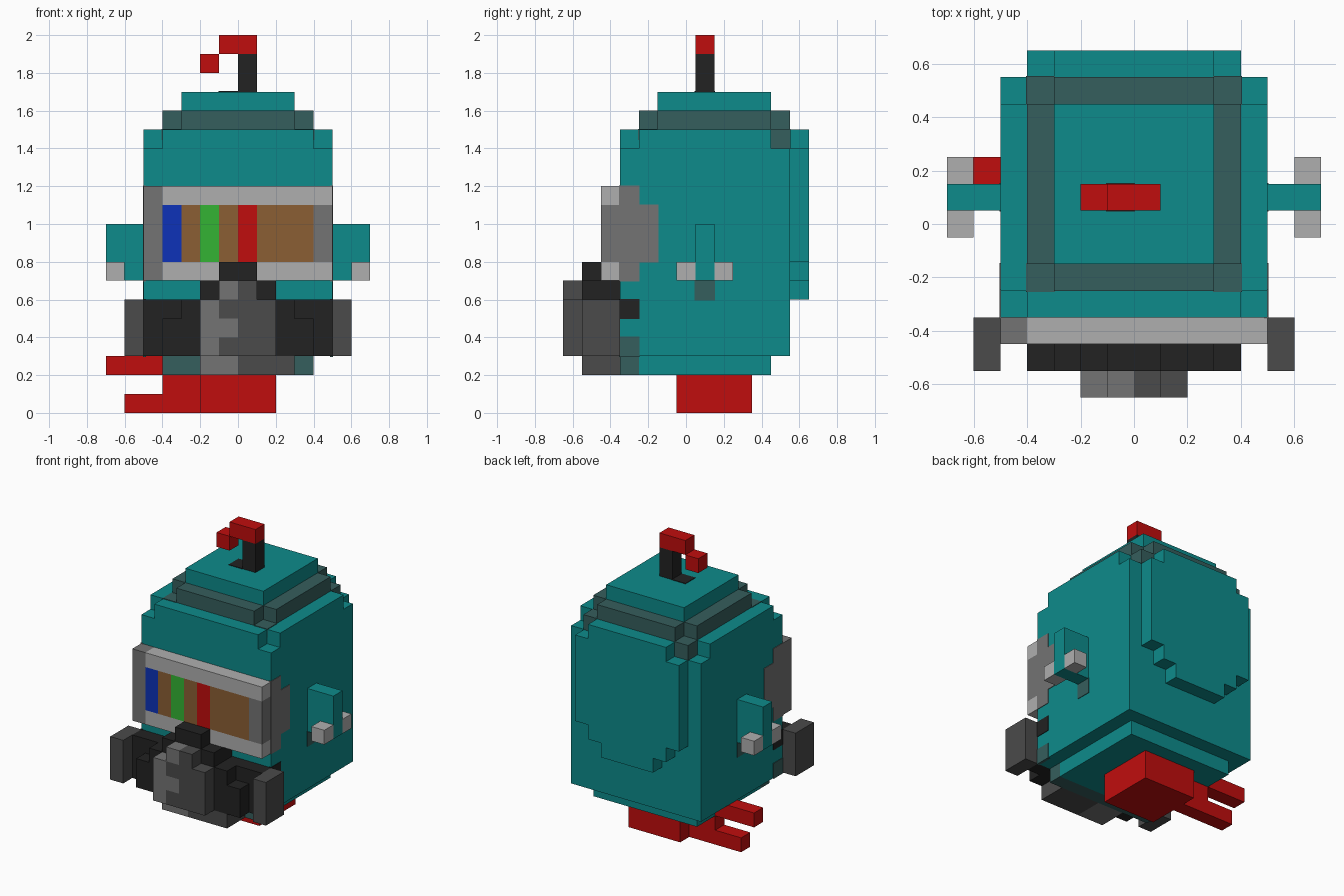
import bpy
import bmesh
from mathutils import Matrix, Vector

default_cube = bpy.data.objects.get("Cube")
if default_cube:
    bpy.data.objects.remove(default_cube, do_unlink=True)

UNIT = 0.1        # edge of one block
DEPTH_SHIFT = 0.05  # centres the block grid front to back
PAINT = 0.04      # how far painted patches stand proud, in blocks


def make_material(name, red, green, blue):
    material = bpy.data.materials.new(name)
    material.use_nodes = True
    colour = (red, green, blue, 1)
    material.diffuse_color = colour
    shader = next(n for n in material.node_tree.nodes if n.type == 'BSDF_PRINCIPLED')
    shader.inputs["Base Color"].default_value = colour
    shader.inputs["Roughness"].default_value = 0.8
    return material


teal = make_material("teal", .004, .258, .258)
dark_teal = make_material("dark teal", .036, .112, .109)
crimson = make_material("red", .527, .004, .004)
black = make_material("black", .016, .016, .016)
dark_grey = make_material("dark grey", .069, .069, .069)
mid_grey = make_material("middle grey", .174, .174, .174)
light_grey = make_material("light grey", .429, .429, .429)
blue = make_material("blue", .004, .032, .479)
green = make_material("green", .034, .456, .034)
brown = make_material("brown", .258, .112, .034)


def build(name, material, *boxes, mirror=False, grow=0):
    """Join block-grid boxes (x range, y range, z range) into one flat-shaded object."""
    mesh = bpy.data.meshes.new(name)
    bm = bmesh.new()
    sides = (1, -1) if mirror else (1,)
    for xs, ys, zs in boxes:
        for side in sides:
            low = Vector((xs[0], ys[0], zs[0])) - Vector((grow, grow, grow))
            high = Vector((xs[1], ys[1], zs[1])) + Vector((grow, grow, grow))
            centre = (low + high) / 2 * UNIT
            centre.x *= side
            centre.y += DEPTH_SHIFT
            size = (high - low) * UNIT
            matrix = Matrix.Translation(centre) @ Matrix.Diagonal(size.to_4d())
            bmesh.ops.create_cube(bm, size=1, matrix=matrix)
    bm.to_mesh(mesh)
    bm.free()
    mesh.materials.append(material)
    part = bpy.data.objects.new(name, mesh)
    bpy.context.collection.objects.link(part)
    return part


def wide(half):
    """Range centred on the middle plane."""
    return (-half, half)


# Body shell, with notched corners in the rim layer
build("body", teal, (wide(5), (-4, 5), (3, 14)))
build("body_rim", teal, (wide(5), (-3, 4), (14, 15)),
      (wide(4), (-4, -3), (14, 15)), (wide(4), (4, 5), (14, 15)))
build("body_base", teal, (wide(4), (-3, 4), (2, 3)))
build("base_front_trim", dark_teal, (wide(4), (-4, -3), (2, 3)))

# Stepped dome
build("dome_ring", dark_teal, (wide(4), (-2, 4), (15, 16)),
      (wide(3), (-3, -2), (15, 16)), (wide(3), (4, 5), (15, 16)))
build("dome_cap", teal, (wide(3), (-2, 4), (16, 17)))
build("ring_corner_paint", dark_teal, ((3, 4), (-3, -2), (14.5, 15)),
      ((3, 4), (4, 5), (14, 15)), mirror=True, grow=PAINT)

# Back panel, narrowing downward in steps
build("back_panel", teal, (wide(2), (5, 6), (6, 15)))
build("back_panel_sides", teal, ((2, 3), (5, 6), (7, 15)),
      ((3, 4), (5, 6), (8, 14)), mirror=True)

# Antenna with hooked tip
build("antenna_post", black, ((0, 1), (0, 1), (17, 19)))
build("antenna_base_paint", black, ((-1, 0), (0, 1), (16.9, 17)), grow=PAINT)
build("antenna_hook", crimson, ((-1, 1), (0, 1), (19, 20)), ((-2, -1), (0, 1), (18, 19)))

# Arms and claws
build("arms", teal, ((5, 7), (0, 1), (7, 10)), mirror=True)
build("claws", light_grey, ((6, 7), (-1, 0), (7, 8)), ((6, 7), (1, 2), (7, 8)), mirror=True)
build("arm_shadow_paint", dark_teal, ((4.9, 5), (0, 1), (6, 7)), mirror=True, grow=PAINT)

# Visor frame
build("visor_rails", light_grey, (wide(4), (-5, -4), (11, 12)), (wide(4), (-5, -4), (7, 8)),
      ((4, 5), (-5, -4), (11, 12)), ((4, 5), (-5, -4), (7, 8)))
build("visor_right_post", mid_grey, ((-5, -4), (-5, -4), (7, 12)))
build("visor_left_post", mid_grey, ((4, 5), (-5, -4), (8, 11)))
build("visor_side_paint", mid_grey, ((4.9, 5), (-4, -3), (7, 12)),
      ((4.9, 5), (-3, -2), (8, 11)), mirror=True, grow=PAINT)

# Striped visor window, one column per stripe
stripes = [blue, brown, green, brown, crimson, brown, brown, brown]
for column, stripe in enumerate(stripes, start=-4):
    build("visor_stripe", stripe, ((column, column + 1), (-5, -4), (8, 11)))

# Breathing mask
build("mask_back", black, (wide(5), (-5, -4), (3, 6)))
build("mask_front", black, (wide(4), (-6, -5), (3, 5)), (wide(3), (-6, -5), (5, 6)))
build("mask_bridge", black, (wide(2), (-6, -4), (6, 7)), (wide(1), (-6, -5), (7, 8)))
build("mask_canisters", dark_grey, ((5, 6), (-6, -4), (3, 6)), mirror=True)
build("mask_strap_paint", black, ((4.9, 5), (-4, -3), (5, 6)), mirror=True, grow=PAINT)
build("strap_shadow_paint", dark_teal, ((4.9, 5), (-4, -3), (3, 4)), mirror=True, grow=PAINT)

# Snout, lighter on the right half with an uneven colour seam
build("snout_left", dark_grey, ((0, 2), (-7, -6), (3, 6)), ((0, 1), (-7, -6), (6, 7)))
build("snout_right", mid_grey, ((-2, -1), (-7, -6), (3, 6)))
for level in range(3, 7):
    seam = dark_grey if level % 2 else mid_grey
    build("snout_seam", seam, ((-1, 0), (-7, -6), (level, level + 1)))
build("chin_left", dark_grey, ((0, 3), (-6, -4), (2, 3)))
build("chin_right", mid_grey, ((-2, 0), (-6, -4), (2, 3)))

# Foot block with a two-pronged side fork
build("foot", crimson, (wide(2), (-1, 3), (0, 2)))
build("foot_fork", crimson, ((-4, -2), (1, 2), (0, 2)),
      ((-6, -4), (1, 2), (0, 1)), ((-7, -4), (1, 2), (2, 3)))
